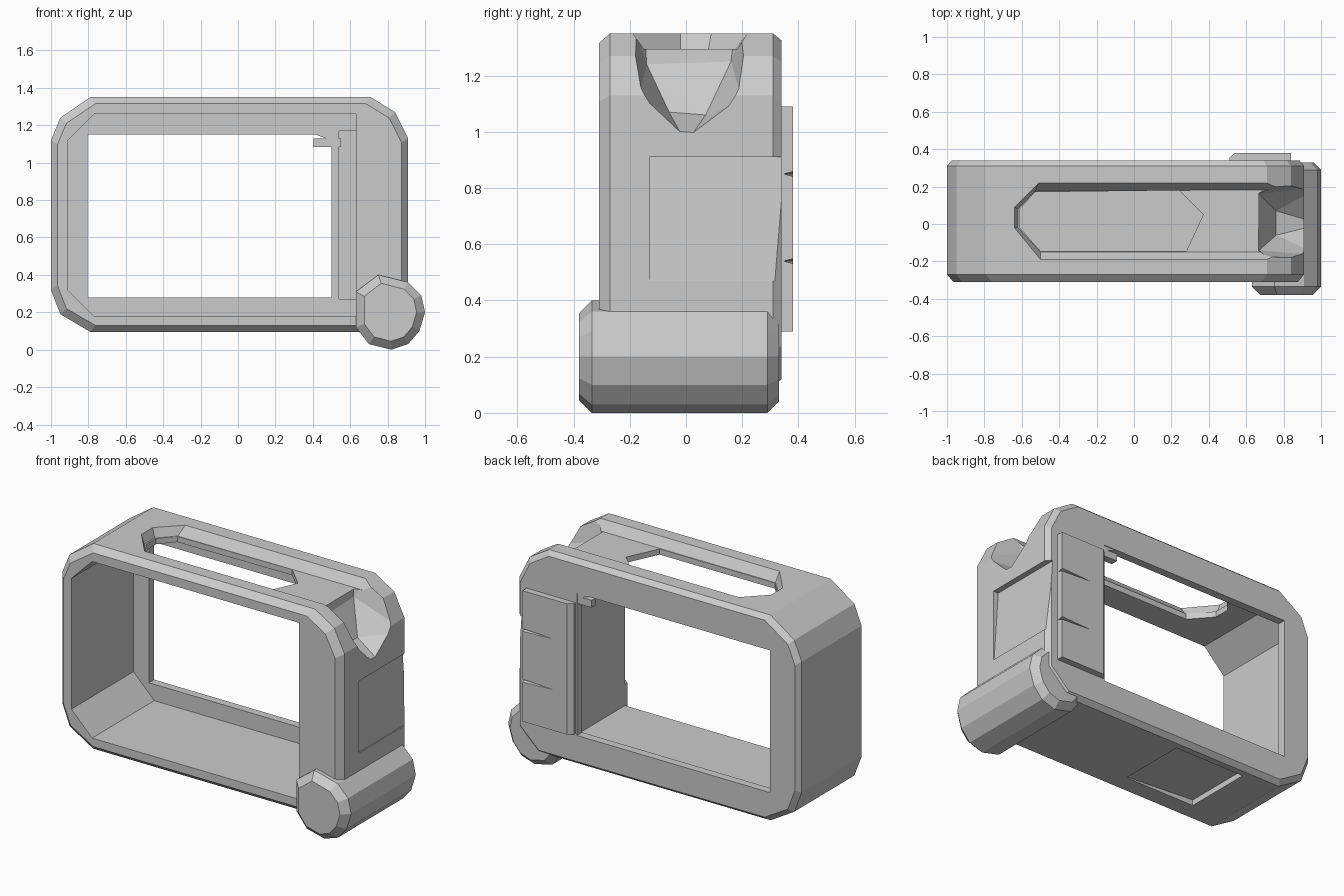
import bpy, bmesh
from mathutils import Vector

if "Cube" in bpy.data.objects:
    bpy.data.objects.remove(bpy.data.objects["Cube"])


def make(name, bm):
    bmesh.ops.recalc_face_normals(bm, faces=bm.faces)
    me = bpy.data.meshes.new(name)
    bm.to_mesh(me)
    bm.free()
    ob = bpy.data.objects.new(name, me)
    bpy.context.collection.objects.link(ob)
    return ob


def loft(name, rings):
    """Closed solid skinned through rings of matching points."""
    bm = bmesh.new()
    vs = [[bm.verts.new(p) for p in r] for r in rings]
    n = len(vs[0])
    for a, b in zip(vs, vs[1:]):
        for i in range(n):
            j = (i + 1) % n
            bm.faces.new((a[i], a[j], b[j], b[i]))
    bm.faces.new(vs[0])
    bm.faces.new(vs[-1])
    return make(name, bm)


def ring_y(prof, y, inset=0.0):
    """x/z profile at depth y, shrunk evenly towards its middle."""
    xs, zs = [p[0] for p in prof], [p[1] for p in prof]
    cx, cz = (min(xs) + max(xs)) / 2, (min(zs) + max(zs)) / 2
    sx = 1 - 2 * inset / (max(xs) - min(xs))
    sz = 1 - 2 * inset / (max(zs) - min(zs))
    return [(cx + (x - cx) * sx, y, cz + (z - cz) * sz) for x, z in prof]


def ring_z(prof, z):
    return [(x, y, z) for x, y in prof]


def hull(name, pts):
    bm = bmesh.new()
    for p in pts:
        bm.verts.new(p)
    bmesh.ops.convex_hull(bm, input=bm.verts)
    return make(name, bm)


def box(name, x, y, z):
    return hull(name, [(a, b, c) for a in x for b in y for c in z])


def cut(target, cutter):
    m = target.modifiers.new("cut", 'BOOLEAN')
    m.operation, m.solver, m.object = 'DIFFERENCE', 'EXACT', cutter
    cutter.hide_render = True
    bpy.context.view_layer.objects.active = target
    bpy.ops.object.modifier_apply(modifier=m.name)
    bpy.data.objects.remove(cutter)


# Main frame: faceted rounded rectangle with chamfered front and back rims
outer = [(-1, .32), (-.95, .19), (-.79, .095), (.78, .095), (.91, .22),
         (.91, 1.13), (.84, 1.27), (.71, 1.35), (-.79, 1.35), (-.95, 1.24), (-1, 1.12)]
frame = loft("frame", [ring_y(outer, -.31, .035), ring_y(outer, -.27),
                       ring_y(outer, .31), ring_y(outer, .34, .025)])

# Cavity from the front and window through the back wall
cavity = [(-.91, .32), (-.77, .18), (.63, .18), (.63, 1.26), (-.77, 1.26), (-.91, 1.12)]
cut(frame, loft("cavity_cutter", [ring_y(cavity, -.5), ring_y(cavity, .29)]))
cut(frame, box("window_cutter", (-.805, .5), (.2, .5), (.28, 1.15)))
cut(frame, box("jamb_cutter", (.54, .632), (.2, .305), (.27, 1.17)))

# Long recess in the top, with a slot through its floor
recess_top = [(-.64, .09), (-.51, .22), (1, .22), (1, -.19), (-.5, -.19), (-.64, -.02)]
recess_floor = [(-.62, .08), (-.53, .175), (1, .185), (1, -.15), (-.5, -.15), (-.62, -.02)]
cut(frame, loft("recess_cutter", [ring_z(recess_floor, 1.295), ring_z(recess_top, 1.351),
                                  ring_z(recess_top, 1.45)]))
slot = [(-.61, .08), (-.53, .17), (.24, .18), (.37, .05), (.28, -.145), (-.5, -.145), (-.61, -.02)]
cut(frame, loft("slot_cutter", [ring_z(slot, 1.2), ring_z(slot, 1.32)]))

# Faceted bowl at the right end of the recess, running out of the side
cut(frame, hull("bowl_cutter", [
    (.66, -.15, 1.42), (.66, .18, 1.42), (.67, -.14, 1.24), (.67, .16, 1.25),
    (.76, -.06, 1.07), (.76, .07, 1.06), (.74, -.2, 1.42), (.74, .22, 1.42),
    (1, -.2, 1.42), (1, .22, 1.42), (1, -.2, 1.3), (1, .22, 1.3),
    (1, -.17, 1.12), (1, .2, 1.11), (1, 0, .96)]))

# Wedge-shaped grip panels sunk into the right side and the underside
cut(frame, hull("side_panel_cutter", [
    (x, y, z) for y in (-.13, .4) for x, z in ((.95, .47), (.95, .91), (.905, .47), (.875, .91))]))
cut(frame, hull("base_panel_cutter", [
    (x, y, z) for y in (-.16, .27) for x, z in ((-.08, .05), (-.56, .05), (-.08, .1), (-.56, .13))]))

# Knuckle at the lower right corner
knuckle = [(.63, .31), (.75, .4), (.91, .36), (.98, .29), (1, .2),
           (.97, .1), (.91, .03), (.82, 0), (.70, .03), (.63, .12)]
loft("hinge_barrel", [ring_y(knuckle, -.38, .045), ring_y(knuckle, -.335),
                      ring_y(knuckle, .29), ring_y(knuckle, .33, .04)])

# Door on the back with two small finger notches
door = loft("back_door", [
    [(.51, .325, .29), (.84, .325, .29), (.84, .325, 1.09), (.51, .325, 1.09)],
    [(.51, .355, .29), (.84, .355, .29), (.84, .355, 1.09), (.51, .355, 1.09)],
    [(.54, .38, .29), (.84, .38, .29), (.84, .38, 1.09), (.54, .38, 1.09)]])
for z in (.54, .85):
    cut(door, hull("notch_cutter", [
        (.86, .39, z + .012), (.86, .39, z - .012), (.86, .345, z),
        (.64, .39, z + .001), (.64, .39, z - .001), (.64, .379, z)]))

# Small latch at the inner top right corner of the window
box("latch_tab", (.405, .55), (.29, .335), (1.085, 1.13))
hull("latch_corner", [(x, y, z) for y in (.295, .335)
                      for x, z in ((.40, 1.155), (.52, 1.155), (.47, 1.13), (.52, 1.13))])
